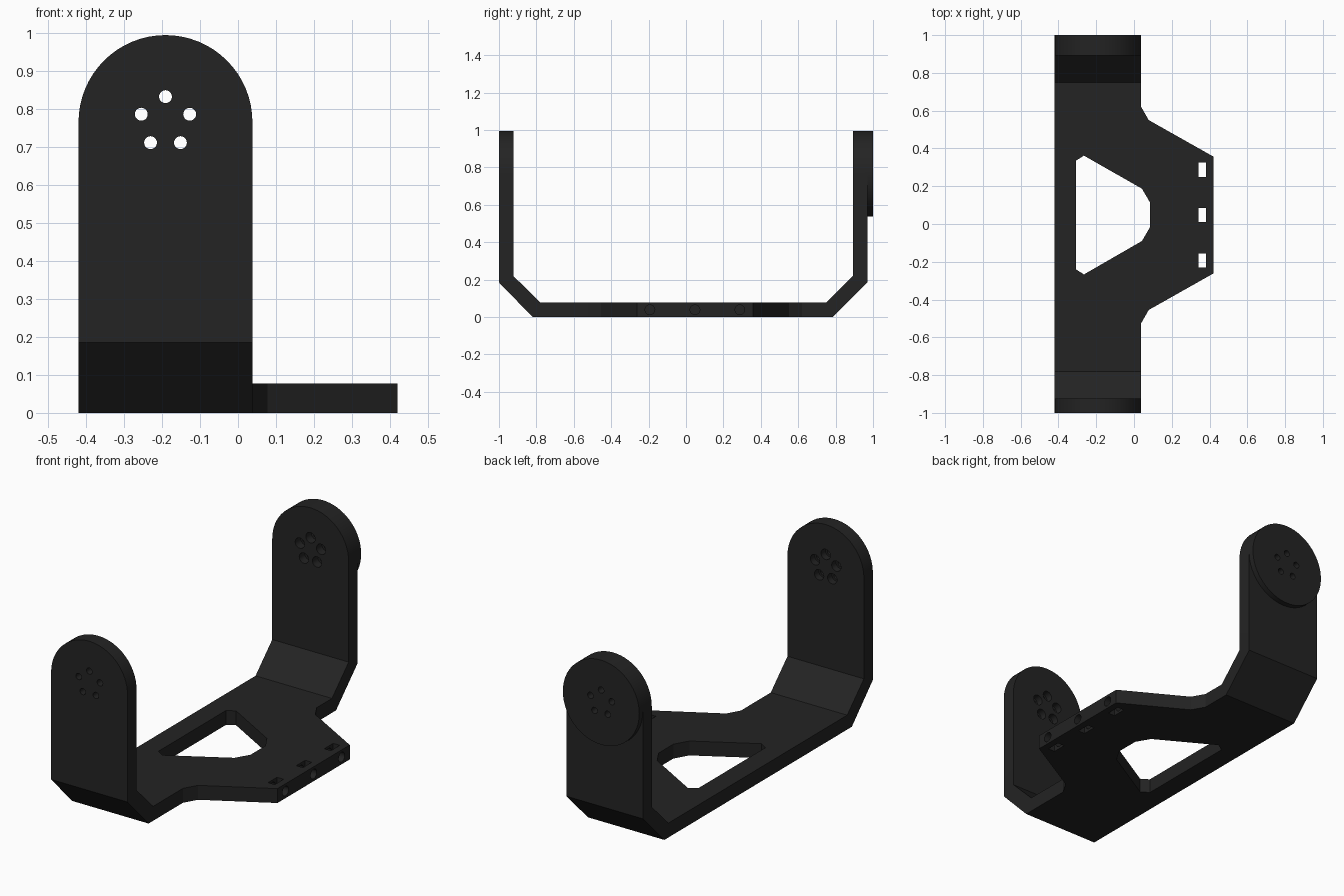
import bpy, bmesh, math
from mathutils import Vector

if "Cube" in bpy.data.objects:
    bpy.data.objects.remove(bpy.data.objects["Cube"])

CX, CZ, R = -0.191, 0.766, 0.229   # centre and radius of the rounded arm ends
T = 0.078                          # base plate thickness

mat = bpy.data.materials.new("matte black")
mat.diffuse_color = (0.017, 0.017, 0.017, 1)
mat.use_nodes = True
mat.node_tree.nodes["Principled BSDF"].inputs["Base Color"].default_value = mat.diffuse_color


def prism(name, pts, axis, a, b):
    """Extrude a 2D outline along an axis from a to b."""
    place = {"x": lambda p, t: (t, p[0], p[1]),
             "y": lambda p, t: (p[0], t, p[1]),
             "z": lambda p, t: (p[0], p[1], t)}[axis]
    bm = bmesh.new()
    face = bm.faces.new([bm.verts.new(place(p, a)) for p in pts])
    ext = bmesh.ops.extrude_face_region(bm, geom=[face])
    verts = [g for g in ext["geom"] if isinstance(g, bmesh.types.BMVert)]
    bmesh.ops.translate(bm, verts=verts, vec=Vector(place((0, 0), b - a)))
    bmesh.ops.recalc_face_normals(bm, faces=bm.faces[:])
    me = bpy.data.meshes.new(name)
    bm.to_mesh(me)
    bm.free()
    me.materials.append(mat)
    ob = bpy.data.objects.new(name, me)
    bpy.context.collection.objects.link(ob)
    return ob


def circle(cx, cy, r, n):
    return [(cx + r * math.cos(2 * math.pi * i / n),
             cy + r * math.sin(2 * math.pi * i / n)) for i in range(n)]


def combine(target, tool, op):
    """Apply a boolean and remove the tool object."""
    mod = target.modifiers.new("bool", "BOOLEAN")
    mod.operation, mod.solver, mod.object = op, "EXACT", tool
    bpy.context.view_layer.objects.active = target
    bpy.ops.object.modifier_apply(modifier=mod.name)
    bpy.data.objects.remove(tool, do_unlink=True)


# U-shaped strap, bent from a constant side profile
side = [(-1, 1.1), (-1, 0.185), (-0.82, 0), (0.785, 0), (0.97, 0.185), (0.97, 1.1),
        (0.893, 1.1), (0.893, 0.22), (0.75, T), (-0.78, T), (-0.923, 0.22), (-0.923, 1.1)]
bracket = prism("bracket", side, "x", -0.7, 0.4)

# Trim the strap to its width with rounded arm ends
arch = [(CX - R, -0.1), (CX + R, -0.1)] + circle(CX, CZ, R, 64)[:33]
combine(bracket, prism("arch", arch, "y", -1.2, 1.2), "INTERSECT")

# Round boss on the outside of the back arm
combine(bracket, prism("boss", circle(CX, CZ, R, 64), "y", 0.95, 1.0), "UNION")

# Tapered wing on the base plate
wing = [(-0.1, 0.62), (0.038, 0.62), (0.078, 0.55), (0.42, 0.357),
        (0.42, -0.262), (0.078, -0.455), (0.038, -0.525), (-0.1, -0.525)]
combine(bracket, prism("wing", wing, "z", 0, T), "UNION")

# Window through the base
window = [(-0.308, 0.335), (-0.265, 0.362), (0.042, 0.187), (0.086, 0.112),
          (0.086, -0.015), (0.042, -0.09), (-0.265, -0.267), (-0.308, -0.24)]
combine(bracket, prism("window", window, "z", -0.1, 0.2), "DIFFERENCE")

# Nut slots and the screw bores that reach them from the wing edge
for y in (0.288, 0.048, -0.193):
    slot = [(0.342, y - 0.038), (0.382, y - 0.038), (0.382, y + 0.038), (0.342, y + 0.038)]
    combine(bracket, prism("slot", slot, "z", -0.1, 0.2), "DIFFERENCE")
    combine(bracket, prism("bore", circle(y, T / 2, 0.026, 24), "x", 0.30, 0.5), "DIFFERENCE")

# Ring of five holes in both arms, counterbored from the inside
for i in range(5):
    a = math.pi / 2 + i * 2 * math.pi / 5
    x, z = CX + 0.067 * math.cos(a), CZ + 0.067 * math.sin(a)
    combine(bracket, prism("hole", circle(x, z, 0.017, 20), "y", -1.2, 1.2), "DIFFERENCE")
    combine(bracket, prism("counterbore", circle(x, z, 0.028, 24), "y", -0.96, 0.94), "DIFFERENCE")

# Smooth the curved walls, keep the edges crisp
bpy.ops.object.select_all(action="DESELECT")
bracket.select_set(True)
bpy.context.view_layer.objects.active = bracket
bpy.ops.object.shade_smooth_by_angle(angle=math.radians(25))
